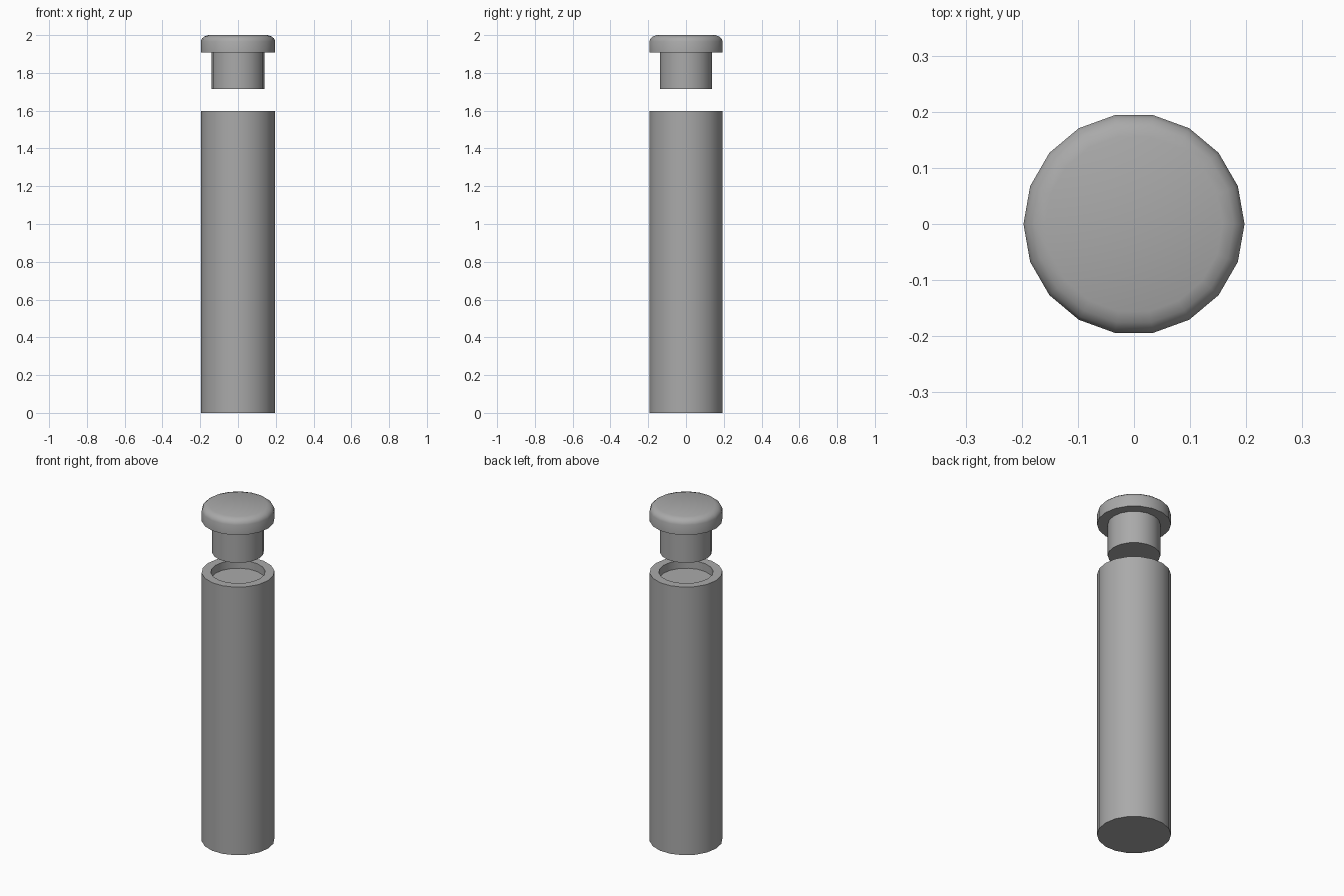
import bpy, bmesh, math

if "Cube" in bpy.data.objects:
    bpy.data.objects.remove(bpy.data.objects["Cube"])

SIDES = 18

grey = bpy.data.materials.new("mid grey")
grey.diffuse_color = (0.4, 0.4, 0.4, 1)
grey.use_nodes = True
grey.node_tree.nodes["Principled BSDF"].inputs["Base Color"].default_value = grey.diffuse_color


def lathe(name, profile):
    """Spin an (r, z) profile around z; r = 0 closes the ends."""
    bm = bmesh.new()
    rings = []
    for r, z in profile:
        if r == 0:
            rings.append([bm.verts.new((0, 0, z))] * SIDES)
        else:
            rings.append([bm.verts.new((r * math.cos(2 * math.pi * i / SIDES),
                                        r * math.sin(2 * math.pi * i / SIDES), z))
                          for i in range(SIDES)])
    for a, b in zip(rings, rings[1:]):
        for i in range(SIDES):
            j = (i + 1) % SIDES
            quad = list(dict.fromkeys((a[i], a[j], b[j], b[i])))
            bm.faces.new(quad)
    bmesh.ops.recalc_face_normals(bm, faces=bm.faces)
    mesh = bpy.data.meshes.new(name)
    bm.to_mesh(mesh)
    bm.free()
    mesh.materials.append(grey)
    obj = bpy.data.objects.new(name, mesh)
    bpy.context.collection.objects.link(obj)
    bpy.ops.object.select_all(action='DESELECT')
    obj.select_set(True)
    bpy.context.view_layer.objects.active = obj
    bpy.ops.object.shade_smooth_by_angle(angle=math.radians(30))
    return obj


# Tube body with a shallow recess in its mouth
lathe("tube_body", [(0, 0), (0.197, 0), (0.197, 1.597), (0.147, 1.597),
                    (0.147, 1.55), (0, 1.55)])

# Stopper: narrow plug below a wider head with a rounded top edge
lathe("stopper", [(0, 1.715), (0.14, 1.715), (0.14, 1.907), (0.197, 1.907),
                  (0.197, 1.967), (0.191, 1.982), (0.178, 1.993),
                  (0.158, 2.0), (0, 2.0)])
